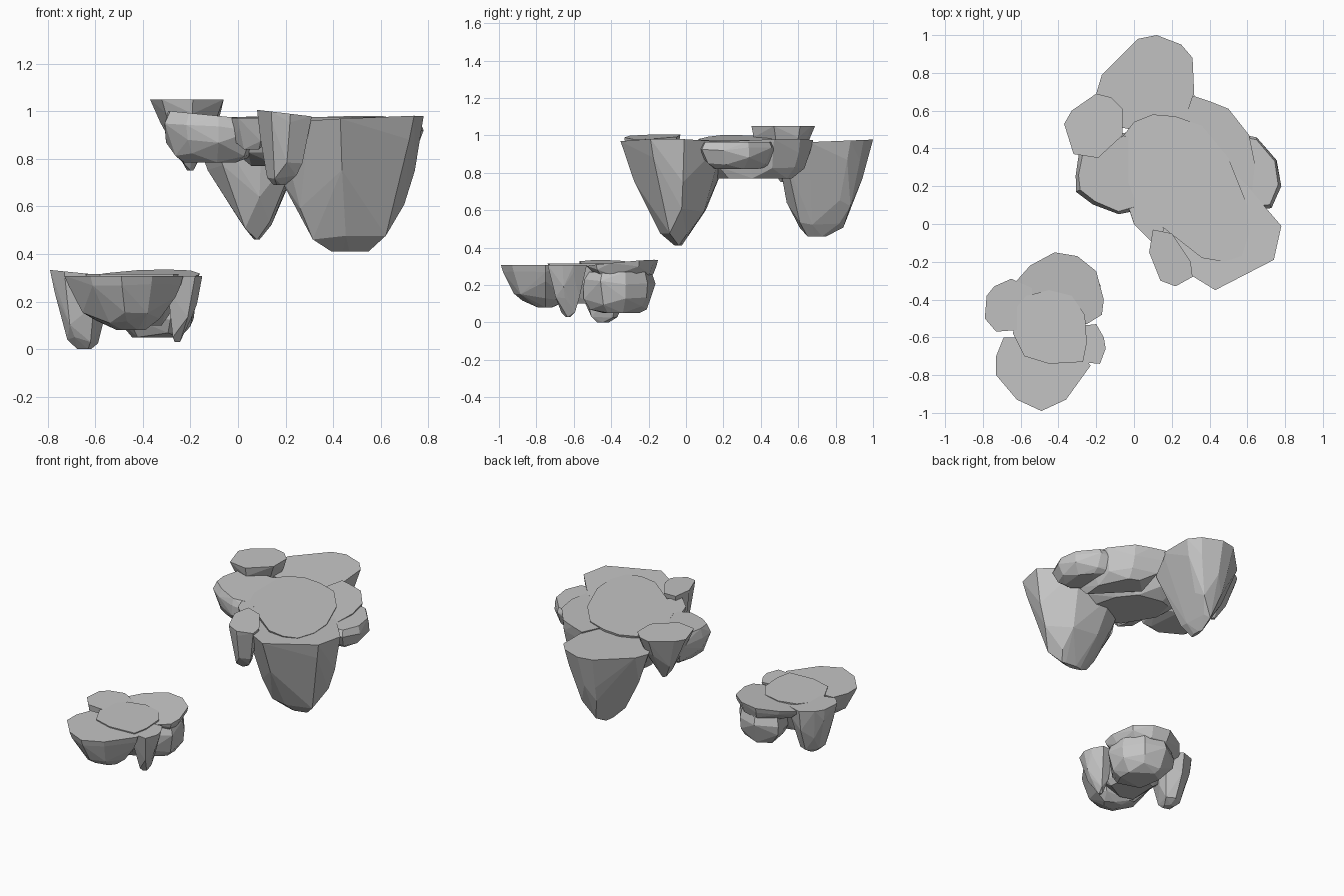
import bpy
import bmesh
import random
from mathutils import Vector

random.seed(4)

default_cube = bpy.data.objects.get("Cube")
if default_cube:
    bpy.data.objects.remove(default_cube, do_unlink=True)

stone = bpy.data.materials.new("grey stone")
stone.use_nodes = True
stone.diffuse_color = (0.55, 0.55, 0.55, 1)
stone_shader = stone.node_tree.nodes["Principled BSDF"]
stone_shader.inputs["Base Color"].default_value = stone.diffuse_color
stone_shader.inputs["Roughness"].default_value = 0.8

# Side profiles: (fraction of the depth, width compared with the outline)
SPIKE = [(0, 1), (.15, .95), (.35, .82), (.62, .62), (.85, .38), (1, .15)]
BULKY = [(0, 1), (.15, .97), (.35, .88), (.62, .75), (.85, .55), (1, .24)]
BOULDER = [(0, .88), (.25, 1), (.6, .97), (.85, .82), (1, .6)]
SLAB = [(0, 1), (.3, .97), (.7, .86), (1, .65)]


def rock(name, outline, top, bottom, tip, profile, rough=.08, tilt=(0, 0), pinch=(1, 1)):
    """Faceted rock: a flat outline shrinking towards a tip, wrapped in a hull."""
    bm = bmesh.new()
    for level, (depth, width) in enumerate(profile):
        for index, corner in enumerate(outline):
            # Lower rings drop corners so that the facets grow larger
            if level > 1 and (index + level) % 3 == 0:
                continue
            chip = 1 - random.uniform(0, rough) * (level > 0)
            reach = Vector(corner) - Vector(tip)
            # A stronger pinch tapers that axis faster
            reach.x *= chip * width ** pinch[0]
            reach.y *= chip * width ** pinch[1]
            z = top + (bottom - top) * depth
            if 0 < depth < 1:
                z += random.uniform(-rough, rough) * (top - bottom)
            z += reach.dot(Vector(tilt)) * (1 - depth)
            bm.verts.new((tip[0] + reach.x, tip[1] + reach.y, z))
    hull = bmesh.ops.convex_hull(bm, input=bm.verts[:])
    loose = {v for v in hull["geom_interior"] + hull["geom_unused"]
             if isinstance(v, bmesh.types.BMVert)}
    bmesh.ops.delete(bm, geom=list(loose), context="VERTS")
    bmesh.ops.dissolve_limit(bm, angle_limit=.06, verts=bm.verts[:], edges=bm.edges[:])
    bmesh.ops.recalc_face_normals(bm, faces=bm.faces[:])
    mesh = bpy.data.meshes.new(name)
    bm.to_mesh(mesh)
    bm.free()
    mesh.materials.append(stone)
    part = bpy.data.objects.new(name, mesh)
    bpy.context.collection.objects.link(part)


# Large island: flat middle
rock("large_island_core",
     [(-.07, .45), (0, .54), (.1, .58), (.22, .57), (.36, .52), (.5, .35), (.6, .1),
      (.61, -.05), (.57, -.17), (.48, -.2), (.36, -.18), (.13, 0), (0, .14), (-.06, .3)],
     .975, .77, (.25, .25), SLAB, .05)

# Large island: two deep hanging rocks
rock("large_front_spire",
     [(.11, -.04), (.17, -.17), (.3, -.27), (.43, -.35), (.74, -.19), (.78, -.01),
      (.67, .1), (.6, .2), (.35, .22), (.2, .14)],
     .965, .41, (.48, -.04), BULKY, .06, (.05, -.02), (1, 1.9))
rock("large_back_spire",
     [(-.2, .69), (-.17, .79), (.02, .98), (.12, 1), (.25, .95), (.31, .88),
      (.32, .66), (.28, .53), (.1, .48), (-.12, .52)],
     .965, .46, (.08, .69), BULKY, .07, (0, .04), (2.2, 1.1))

# Large island: boulders around the rim
rock("large_left_boulder",
     [(-.32, .26), (-.31, .17), (-.22, .1), (-.08, .04), (.06, .08), (.12, .3),
      (.02, .5), (-.28, .46)],
     .982, .785, (-.1, .26), BOULDER, .06, (-.1, 0))
rock("large_right_boulder",
     [(.64, .07), (.73, .08), (.78, .2), (.76, .34), (.65, .47), (.5, .5), (.48, .2)],
     .965, .82, (.64, .27), BOULDER, .07)
rock("large_back_right_boulder",
     [(.31, .68), (.4, .65), (.5, .61), (.61, .47), (.64, .32), (.62, .12), (.5, .15),
      (.25, .5)],
     .97, .77, (.48, .42), SLAB, .06, (.05, .05))
rock("large_raised_rock",
     [(-.37, .53), (-.33, .6), (-.2, .69), (-.12, .67), (-.06, .61), (-.06, .47),
      (-.19, .35), (-.32, .37)],
     1.05, .75, (-.2, .52), SPIKE, .08, (0, 0), (1.3, 1.3))
rock("large_small_front_rock",
     [(.08, -.15), (.1, -.03), (.2, -.05), (.3, -.2), (.31, -.28), (.22, -.33), (.14, -.3)],
     .995, .69, (.17, -.17), BULKY, .07, (-.12, 0))
rock("large_front_left_chip",
     [(-.04, .12), (0, 0), (.1, -.1), (.16, -.03), (.05, .14)],
     .972, .84, (.07, .03), SLAB)

# Small island: flat middle
rock("small_island_core",
     [(-.63, -.45), (-.57, -.38), (-.45, -.35), (-.33, -.38), (-.26, -.48), (-.25, -.63),
      (-.27, -.73), (-.45, -.74), (-.58, -.7), (-.64, -.58)],
     .316, .1, (-.45, -.55), SLAB, .05)

# Small island: rocks around the rim
rock("small_back_slab",
     [(-.63, -.31), (-.55, -.22), (-.42, -.15), (-.3, -.17), (-.2, -.25), (-.16, -.4),
      (-.17, -.48), (-.25, -.53), (-.4, -.5), (-.6, -.4)],
     .318, .23, (-.35, -.32), SLAB, .06, (.04, .1))
rock("small_back_boulder",
     [(-.53, -.24), (-.4, -.16), (-.26, -.2), (-.17, -.32), (-.17, -.46), (-.28, -.56),
      (-.48, -.5)],
     .27, .05, (-.34, -.36), BOULDER)
rock("small_left_rock",
     [(-.79, -.5), (-.78, -.38), (-.74, -.33), (-.65, -.29), (-.54, -.34), (-.54, -.42),
      (-.6, -.56), (-.73, -.57)],
     .318, 0, (-.64, -.45), BULKY, .08, (-.1, 0))
rock("small_front_boulder",
     [(-.69, -.6), (-.73, -.7), (-.73, -.8), (-.62, -.93), (-.49, -.99), (-.36, -.93),
      (-.23, -.75), (-.3, -.65), (-.45, -.62), (-.6, -.6)],
     .308, .08, (-.44, -.75), BULKY, .07)
rock("small_right_rock",
     [(-.3, -.73), (-.18, -.74), (-.15, -.66), (-.16, -.6), (-.2, -.53), (-.29, -.54)],
     .308, .03, (-.26, -.63), SPIKE)
